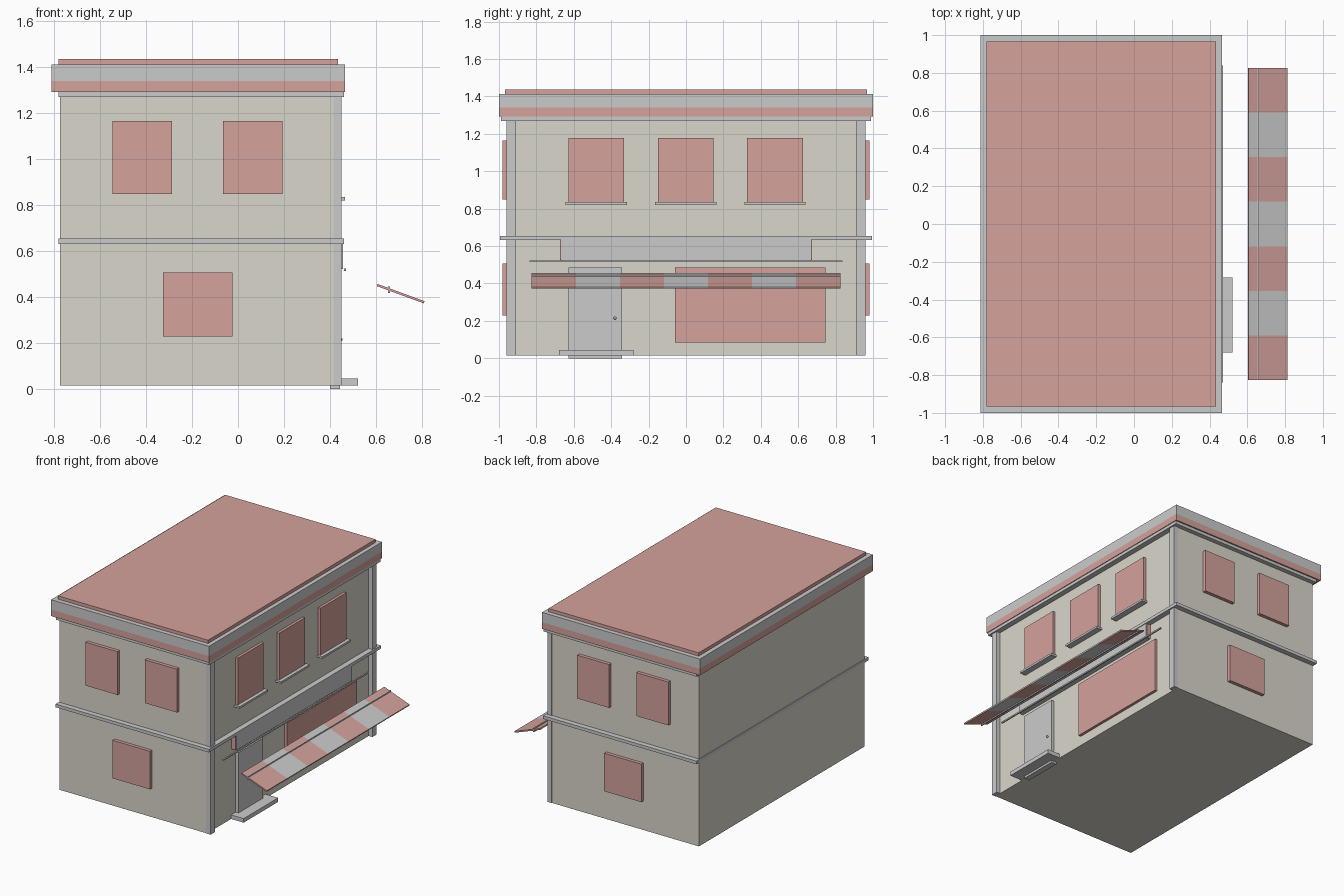
import bpy
import math


def material(name, rgb):
    m = bpy.data.materials.new(name)
    m.diffuse_color = (*rgb, 1)
    return m


PINK = material("pink", (0.66, 0.36, 0.33))
CREAM = material("cream", (0.70, 0.68, 0.60))


def box(name, x, y, z, mat=None, tilt=0.0):
    """Box from (min, max) ranges, optionally tilted about y."""
    bpy.ops.mesh.primitive_cube_add(
        size=1, location=[(a + b) / 2 for a, b in (x, y, z)])
    o = bpy.context.object
    o.name = name
    o.scale = [b - a for a, b in (x, y, z)]
    o.rotation_euler.y = tilt
    if mat:
        o.data.materials.append(mat)
    return o


WALL = 0.42  # shop front plane

# Main body, floor band, cornice and roof
box("walls", (-0.775, WALL), (-0.957, 0.957), (0.015, 1.28), CREAM)
box("floor_band", (-0.78, 0.46), (-0.995, 0.995), (0.632, 0.655))
box("cornice_moulding", (-0.78, 0.46), (-0.99, 0.99), (1.27, 1.292))
box("cornice_stripe", (-0.812, 0.465), (-1, 1), (1.292, 1.34), PINK)
box("cornice", (-0.812, 0.465), (-1, 1), (1.34, 1.412))
box("roof", (-0.78, 0.435), (-0.967, 0.967), (1.40, 1.436), PINK)

# Corner pilasters and side windows, mirrored front to back
for s in (-1, 1):
    def side(a, b):
        return tuple(sorted((s * a, s * b)))
    box("pilaster", (0.415, 0.45), side(0.91, 0.96), (0.015, 1.275))
    for x in ((-0.545, -0.287), (-0.065, 0.193)):
        box("upper_side_window", x, side(0.94, 0.982), (0.848, 1.165), PINK)
    box("lower_side_window", (-0.327, -0.025), side(0.94, 0.982), (0.228, 0.506), PINK)
    box("sign_end", (WALL - 0.01, 0.45), side(0.668, 0.673), (0.525, 0.635), PINK)

# Upper shop-front windows with sills
for y in (-0.48, -0.002, 0.476):
    box("front_window", (0.40, 0.44), (y - 0.149, y + 0.149), (0.83, 1.177), PINK)
    box("window_sill", (0.40, 0.465), (y - 0.164, y + 0.164), (0.82, 0.835))

# Shop window, sign board and awning rail
box("shop_window", (0.40, 0.44), (-0.06, 0.745), (0.085, 0.485), PINK)
box("sign_board", (0.40, 0.456), (-0.668, 0.668), (0.522, 0.654))
box("awning_rail", (0.46, 0.47), (-0.838, 0.838), (0.514, 0.524))

# Door, knob and step
box("door", (0.40, 0.443), (-0.627, -0.342), (0, 0.485))
bpy.ops.mesh.primitive_uv_sphere_add(
    segments=12, ring_count=8, radius=0.008, location=(0.447, -0.38, 0.215))
bpy.context.object.name = "door_knob"
box("door_step", (WALL, 0.522), (-0.68, -0.282), (0.015, 0.045))

# Sloping awning in seven alternating stripes
length = math.hypot(0.205, 0.075)
slope = math.atan2(0.075, 0.205)
stripe = 1.65 / 7
for i in range(7):
    y = -0.825 + i * stripe
    box("awning_stripe", (0.7075 - length / 2, 0.7075 + length / 2),
        (y, y + stripe), (0.410, 0.420), None if i % 2 else PINK, slope)
box("awning_bar", (0.653, 0.661), (-0.825, 0.825), (0.418, 0.446))
